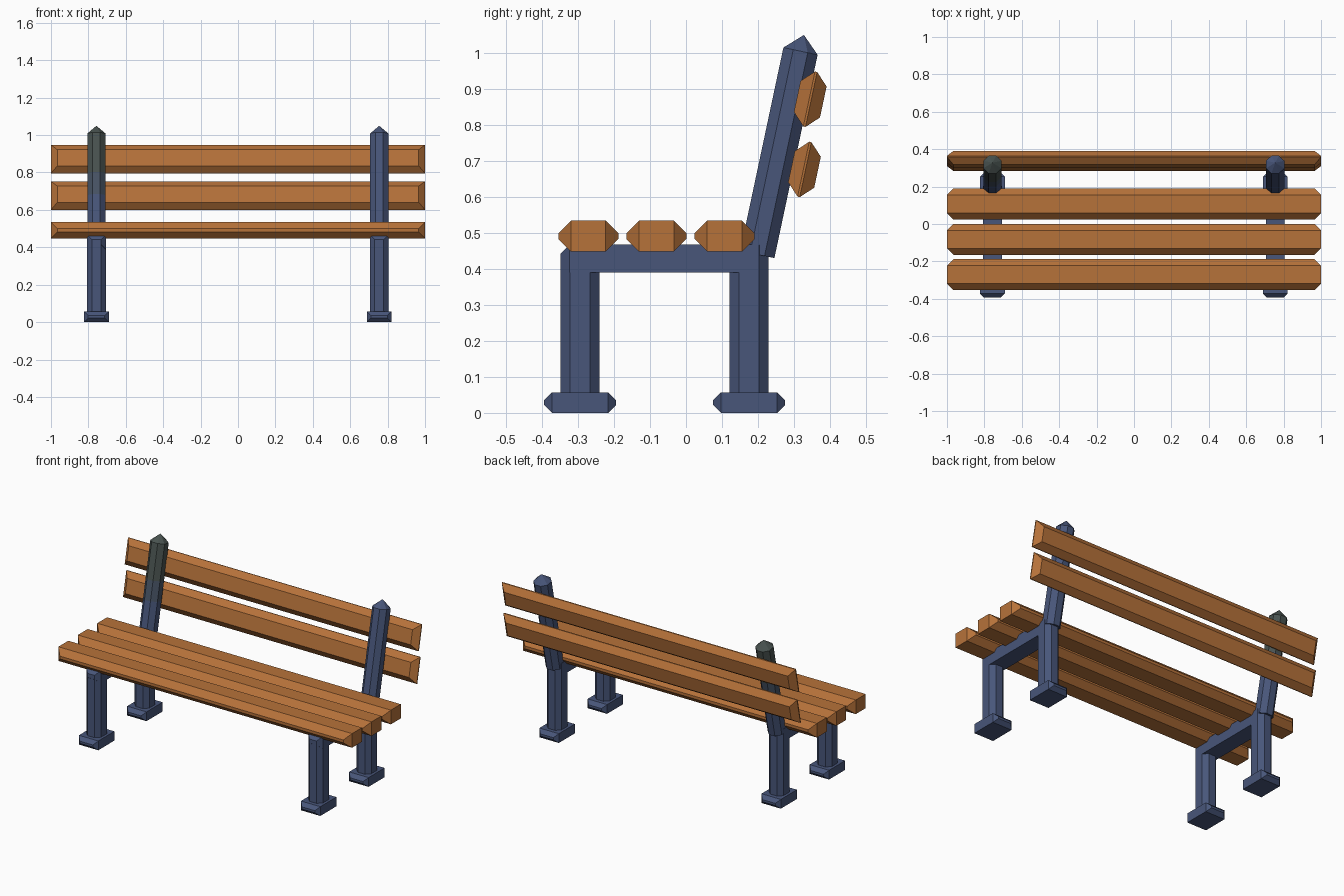
import bpy, bmesh, math

if "Cube" in bpy.data.objects:
    bpy.data.objects.remove(bpy.data.objects["Cube"])


def material(name, rgb):
    m = bpy.data.materials.new(name)
    m.diffuse_color = (*rgb, 1)
    m.use_nodes = True
    m.node_tree.nodes["Principled BSDF"].inputs["Base Color"].default_value = m.diffuse_color
    return m


wood = material("warm wood", (0.47, 0.168, 0.042))
iron = material("blue iron", (0.065, 0.093, 0.195))
blend = material("worn iron", (0.064, 0.088, 0.130))
grey = material("grey green iron", (0.066, 0.086, 0.080))


def loft(name, rings, mats, loc, tilt=0, apex=None, bands=None):
    """Skin a list of equal-length rings, closed with flat caps or a pointed tip."""
    bm = bmesh.new()
    rows = [[bm.verts.new(p) for p in ring] for ring in rings]
    n = len(rows[0])
    for k, (a, b) in enumerate(zip(rows, rows[1:])):
        for i in range(n):
            j = (i + 1) % n
            f = bm.faces.new((a[i], a[j], b[j], b[i]))
            f.material_index = bands[k] if bands else 0
    bm.faces.new(rows[0][::-1])
    if apex:
        tip = bm.verts.new(apex)
        for i in range(n):
            f = bm.faces.new((rows[-1][i], rows[-1][(i + 1) % n], tip))
            f.material_index = bands[-1] if bands else 0
    else:
        bm.faces.new(rows[-1])
    bmesh.ops.recalc_face_normals(bm, faces=bm.faces)
    me = bpy.data.meshes.new(name)
    bm.to_mesh(me)
    bm.free()
    for m in mats:
        me.materials.append(m)
    ob = bpy.data.objects.new(name, me)
    ob.location = loc
    ob.rotation_euler.x = tilt
    bpy.context.collection.objects.link(ob)
    return ob


def tapered_block(name, hx, hy, hz, inset, mat, loc, tilt=0):
    """Box whose front and back faces are chamfered all round."""
    rings = []
    for y, d in ((-hy, inset), (-hy + inset, 0), (hy - inset, 0), (hy, inset)):
        x, z = hx - d, hz - d
        rings.append([(-x, y, -z), (x, y, -z), (x, y, z), (-x, y, z)])
    return loft(name, rings, [mat], loc, tilt)


def octagon(hx, hy, c, z):
    """Rectangle with chamfered corners at height z."""
    return [(hx - c, -hy, z), (hx, -hy + c, z), (hx, hy - c, z), (hx - c, hy, z),
            (-hx + c, hy, z), (-hx, hy - c, z), (-hx, -hy + c, z), (-hx + c, -hy, z)]


LEAN = math.radians(-12)

# seat slats
for i, y in enumerate((-0.271, -0.082, 0.107)):
    tapered_block(f"seat_slat_{i + 1}", 1.0, 0.083, 0.0435, 0.035, wood, (0, y, 0.491))

# backrest slats
for name, y, z in (("lower", 0.329, 0.676), ("upper", 0.345, 0.871)):
    tapered_block(f"{name}_back_slat", 1.0, 0.037, 0.078, 0.034, wood, (0, y, z), LEAN)

# iron frames on both sides
for side, x in (("left", -0.757), ("right", 0.755)):
    for part, y in (("front", -0.294), ("back", 0.175)):
        tapered_block(f"{side}_{part}_foot", 0.066, 0.1, 0.0285, 0.022, iron,
                      (x, y, 0.0285))
        loft(f"{side}_{part}_leg",
             [octagon(0.05, 0.054, 0.026, z) for z in (0.04, 0.43)], [iron], (x, y, 0))
    tapered_block(f"{side}_seat_beam", 0.05, 0.289, 0.0385, 0.026, iron,
                  (x, -0.06, 0.4285))
    # leaning back post with a pointed tip; the left one is discoloured upward
    bands = (0, 1, 2, 2) if side == "left" else (0, 0, 0, 0)
    loft(f"{side}_back_post",
         [octagon(0.0485, 0.0485, 0.028, z) for z in (0, 0.24, 0.36, 0.577)],
         [iron, blend, grey], (x, 0.198, 0.44), LEAN, (0, 0, 0.623), bands)
